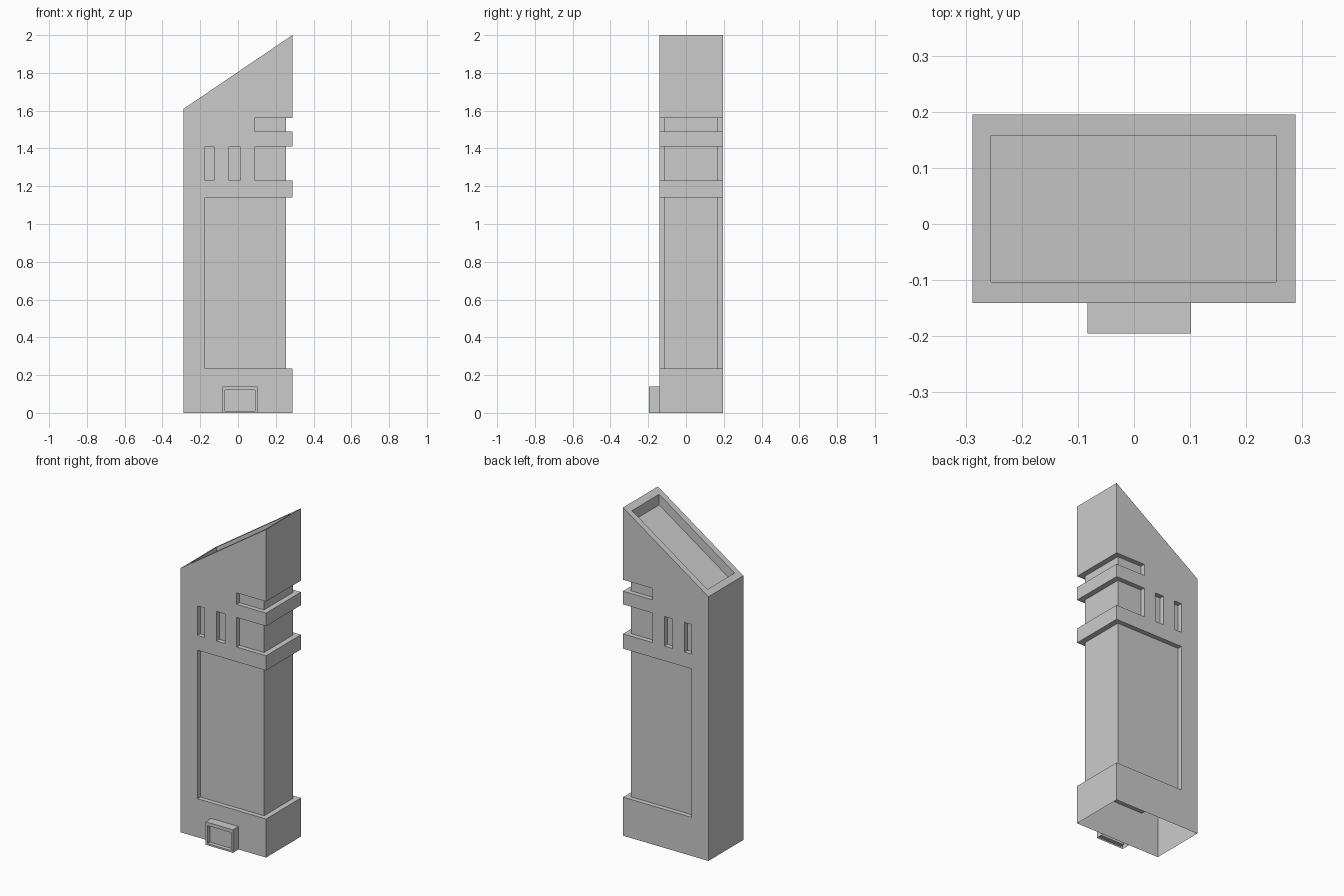
import bpy, bmesh
from mathutils import Vector

if "Cube" in bpy.data.objects:
    bpy.data.objects.remove(bpy.data.objects["Cube"])

X0, X1, Y0, Y1 = -0.288, 0.288, -0.141, 0.195      # tower footprint
F, B, R = -0.113, 0.166, 0.255                     # recessed front, back and right planes


def prism(name, pts, direction):
    """Closed prism: a 3D polygon swept along a direction."""
    bm = bmesh.new()
    face = bm.faces.new([bm.verts.new(p) for p in pts])
    ext = bmesh.ops.extrude_face_region(bm, geom=[face])
    moved = [g for g in ext["geom"] if isinstance(g, bmesh.types.BMVert)]
    bmesh.ops.translate(bm, verts=moved, vec=Vector(direction))
    bmesh.ops.recalc_face_normals(bm, faces=bm.faces)
    mesh = bpy.data.meshes.new(name)
    bm.to_mesh(mesh)
    bm.free()
    obj = bpy.data.objects.new(name, mesh)
    bpy.context.collection.objects.link(obj)
    return obj


def box(name, x0, x1, y0, y1, z0, z1):
    return prism(name, [(x0, y0, z0), (x1, y0, z0), (x1, y1, z0), (x0, y1, z0)],
                 (0, 0, z1 - z0))


def cut(obj, cutter):
    mod = obj.modifiers.new("cut", 'BOOLEAN')
    mod.operation, mod.solver, mod.object = 'DIFFERENCE', 'EXACT', cutter
    bpy.context.view_layer.objects.active = obj
    bpy.ops.object.modifier_apply(modifier=mod.name)
    bpy.data.objects.remove(cutter)


def remove_faces(obj, test):
    bm = bmesh.new()
    bm.from_mesh(obj.data)
    doomed = [f for f in bm.faces if test(f.calc_center_median())]
    bmesh.ops.delete(bm, geom=doomed, context='FACES')
    bm.to_mesh(obj.data)
    bm.free()


def slope(x):
    return 1.61 + (x - X0) * 0.39 / (X1 - X0)


# Tower body with slanted roof
tower = prism("tower", [(X0, Y0, 0), (X1, Y0, 0), (X1, Y0, slope(X1)), (X0, Y0, slope(X0))],
              (0, Y1 - Y0, 0))

# Roof tray sunk parallel to the slope
a, b, depth = -0.255, 0.253, 0.065
cut(tower, prism("roof_cutter",
                 [(a, -0.103, slope(a) - depth), (b, -0.103, slope(b) - depth),
                  (b, -0.103, slope(b) + 0.1), (a, -0.103, slope(a) + 0.1)], (0, 0.261, 0)))

# Recessed bands wrapping front, right and back
for x, z0, z1 in [(-0.175, 0.235, 1.14), (0.09, 1.23, 1.41), (0.09, 1.49, 1.56)]:
    plan = [(x, F), (R, F), (R, B), (x, B), (x, 0.3), (0.4, 0.3), (0.4, -0.3), (x, -0.3)]
    cut(tower, prism("band_cutter", [(px, py, z0) for px, py in plan], (0, 0, z1 - z0)))

# Narrow windows on front and back
for x0, x1 in [(-0.175, -0.127), (-0.047, 0.01)]:
    cut(tower, box("window_cutter", x0, x1, -0.3, F, 1.23, 1.41))
    cut(tower, box("window_cutter", x0, x1, B, 0.3, 1.23, 1.41))

# Hollow shell, open underneath
remove_faces(tower, lambda c: c.z < 1e-4)

# Entrance porch with recessed doorway
porch = box("entrance_porch", -0.083, 0.102, -0.195, Y0, 0, 0.14)
cut(porch, box("door_cutter", -0.069, 0.09, -0.3, -0.17, 0.01, 0.12))
remove_faces(porch, lambda c: c.z < 1e-4 or c.y > Y0 - 1e-4)
